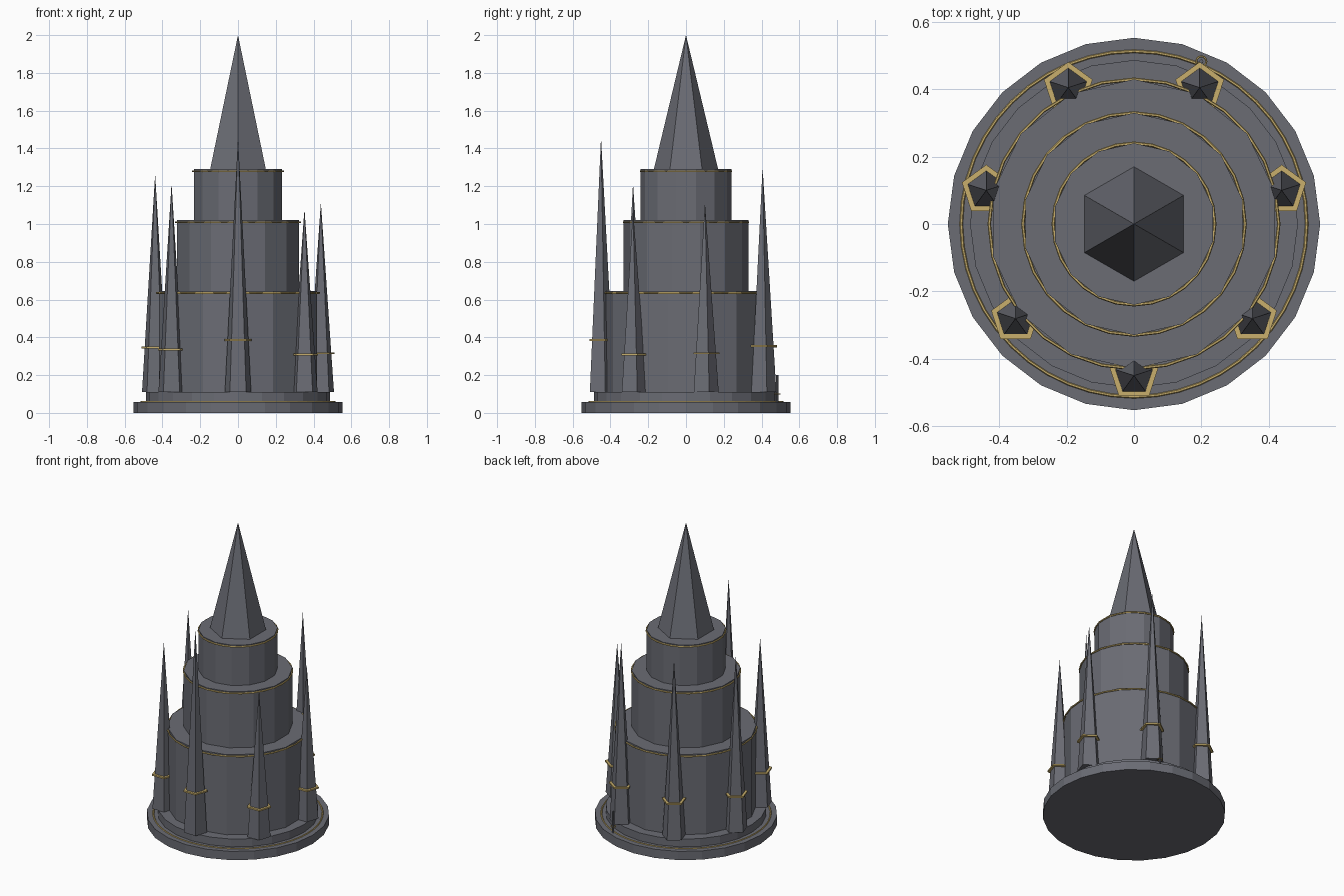
import bpy
from math import cos, sin, tau, pi

cube = bpy.data.objects.get("Cube")
if cube:
    bpy.data.objects.remove(cube, do_unlink=True)


def material(name, rgb):
    m = bpy.data.materials.new(name)
    m.use_nodes = True
    m.diffuse_color = (*rgb, 1)
    bsdf = next(n for n in m.node_tree.nodes if n.type == 'BSDF_PRINCIPLED')
    bsdf.inputs["Base Color"].default_value = (*rgb, 1)
    return m


STONE = material("slate_stone", (0.145, 0.15, 0.175))
GOLD = material("pale_gold", (0.58, 0.43, 0.15))


def finish(name, mat):
    ob = bpy.context.object
    ob.name = name
    ob.data.materials.append(mat)
    return ob


def drum(name, sides, radius, z0, z1, mat=STONE, x=0, y=0):
    bpy.ops.mesh.primitive_cylinder_add(vertices=sides, radius=radius, depth=z1 - z0,
                                        location=(x, y, (z0 + z1) / 2))
    return finish(name, mat)


def spike(name, sides, radius, z0, z1, x=0, y=0):
    bpy.ops.mesh.primitive_cone_add(vertices=sides, radius1=radius, radius2=0, depth=z1 - z0,
                                    location=(x, y, (z0 + z1) / 2))
    return finish(name, STONE)


def ring(name, segments, radius, thick, z, x=0, y=0):
    bpy.ops.mesh.primitive_torus_add(major_segments=segments, minor_segments=6,
                                     major_radius=radius, minor_radius=thick,
                                     location=(x, y, z))
    return finish(name, GOLD)


# Stepped round base with an inlaid ring
drum("base_lower", 24, 0.553, 0, 0.058)
drum("base_upper", 24, 0.487, 0.058, 0.11)
ring("base_ring", 48, 0.513, 0.005, 0.058)

# Three tiers, each with a gold band just under its top edge
tiers = [("lower", 0.43, 0.11, 0.645), ("middle", 0.33, 0.645, 1.02), ("upper", 0.24, 1.02, 1.29)]
for label, radius, z0, z1 in tiers:
    drum(label + "_tier", 14, radius, z0, z1)
    ring(label + "_tier_band", 28, radius, 0.005, z1 - 0.01)

# Central six-sided spire
spike("central_spire", 6, 0.17, 1.29, 2.0)

# Seven five-sided outer spires with flat collars, anticlockwise from the front
FOOT = 0.11
for i, tip in enumerate([1.46, 1.08, 1.115, 1.30, 1.29, 1.265, 1.215]):
    a = -pi / 2 + tau * i / 7
    x, y = 0.45 * cos(a), 0.45 * sin(a)
    spike(f"outer_spire_{i + 1}", 5, 0.073, FOOT, tip, x, y)
    z = FOOT + 0.205 * (tip - FOOT)
    drum(f"spire_collar_{i + 1}", 5, 0.076, z - 0.005, z + 0.005, GOLD, x, y)

# Small post with a ring at the back of the base
drum("back_post", 8, 0.006, 0.058, 0.2, STONE, 0.2, 0.483)
ring("back_post_ring", 12, 0.015, 0.003, 0.1, 0.2, 0.483)
